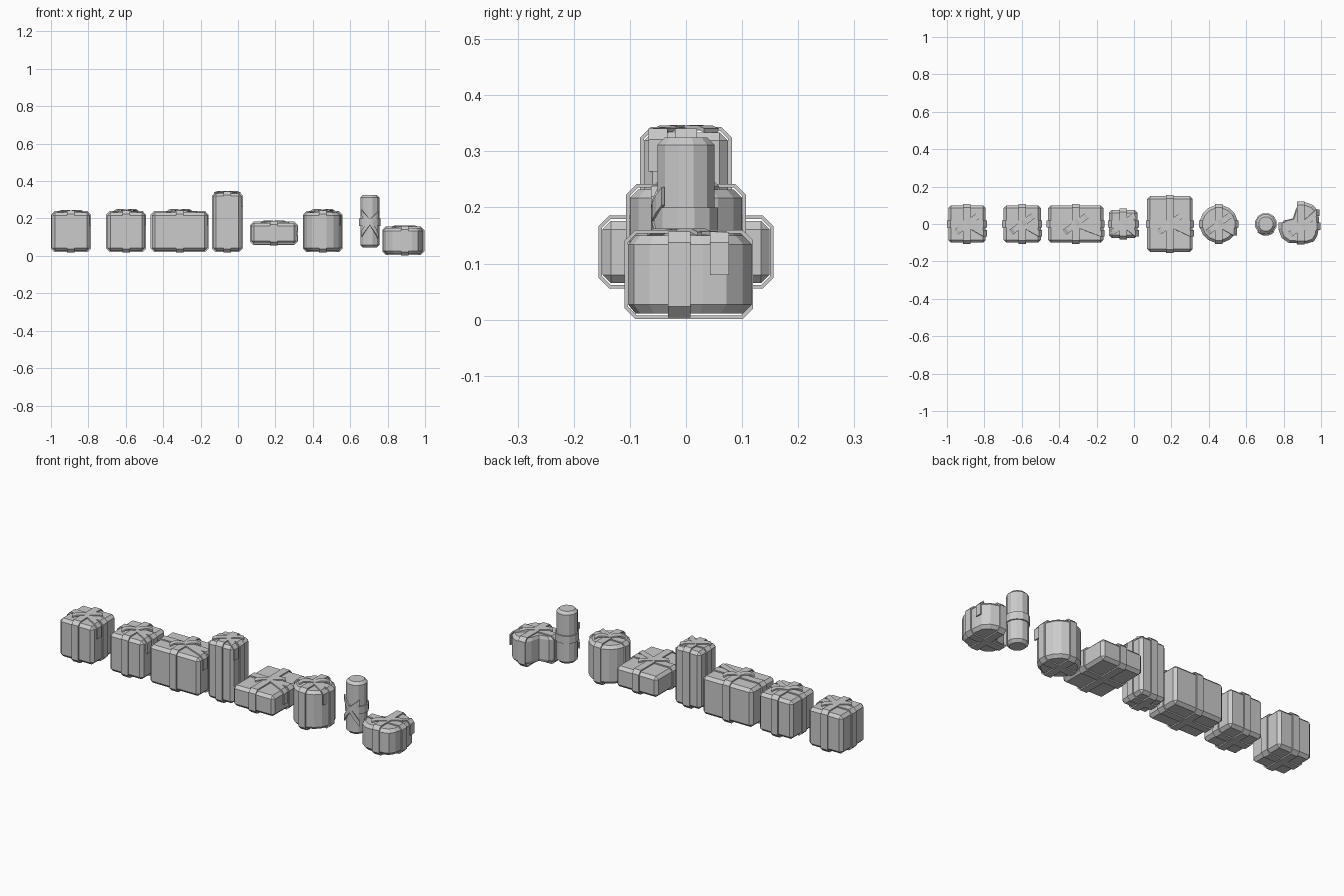
import bpy, bmesh
from math import sin, cos, pi, atan2
from mathutils import Vector

if "Cube" in bpy.data.objects:
    bpy.data.objects.remove(bpy.data.objects["Cube"])

RIB = 0.04   # ribbon width
T = 0.007    # ribbon thickness


def finish(name, bm):
    bmesh.ops.recalc_face_normals(bm, faces=bm.faces)
    me = bpy.data.meshes.new(name)
    bm.to_mesh(me)
    bm.free()
    ob = bpy.data.objects.new(name, me)
    bpy.context.collection.objects.link(ob)
    return ob


def strip(name, path, side, width=RIB, closed=False):
    """Flat ribbon following a path, widened along the side vector."""
    bm = bmesh.new()
    s = Vector(side).normalized() * width / 2
    rows = [(bm.verts.new(Vector(p) - s), bm.verts.new(Vector(p) + s)) for p in path]
    for i in range(len(rows) if closed else len(rows) - 1):
        (a, b), (c, d) = rows[i], rows[(i + 1) % len(rows)]
        bm.faces.new((a, b, d, c))
    ob = finish(name, bm)
    m = ob.modifiers.new("thickness", 'SOLIDIFY')
    m.thickness = T
    m.offset = 0
    return ob


def loop_path(lo, hi, z0, z1, c):
    """Chamfered rectangle in (distance, height)."""
    return [(lo, z0 + c), (lo, z1 - c), (lo + c, z1), (hi - c, z1),
            (hi, z1 - c), (hi, z0 + c), (hi - c, z0), (lo + c, z0)]


def wraps(name, cx, cy, x0, x1, y0, y1, z0, z1, c=0.017):
    """Two crossing ribbons around a parcel; limits are the body's."""
    h = T / 2
    strip(name + "_ribbon_across",
          [(u, cy, z) for u, z in loop_path(x0 - h, x1 + h, z0 - h, z1 + h, c)],
          (0, 1, 0), closed=True)
    strip(name + "_ribbon_along",
          [(cx, v, z) for v, z in loop_path(y0 - h, y1 + h, z0 - h - .003, z1 + h + .003, c)],
          (1, 0, 0), closed=True)


def bow(name, cx, cy, x1, z1, hump, ty, reach=0.075):
    """Flattened bow loops plus a tail hanging over the right side."""
    for i, (dx, dy) in enumerate(((-.8, -.6), (.8, .6))):
        pts = [(0, T), (.025, .008 + hump), (.055, .008 + hump), (reach, .003)]
        strip(f"{name}_bow_loop_{i + 1}",
              [(cx + dx * r, cy + dy * r, z1 + z) for r, z in pts], (-dy, dx, 0), .032)
    e = x1 + T / 2
    strip(name + "_ribbon_tail",
          [(cx, cy, z1 + T), (e - .016, ty, z1 + T / 2), (e, ty, z1 - .014), (e, ty, z1 - .07)],
          (0, 1, 0), .034)


def prism(name, outline, z0, z1, c):
    """Upright prism with chamfered top and bottom rims."""
    n = len(outline)
    cen = Vector((sum(p[0] for p in outline) / n, sum(p[1] for p in outline) / n))
    r = max((Vector(p) - cen).length for p in outline)
    bm = bmesh.new()
    rings = []
    for z, k in ((z0, 1 - c / r), (z0 + c, 1), (z1 - c, 1), (z1, 1 - c / r)):
        rings.append([bm.verts.new((*(cen + (Vector(p) - cen) * k), z)) for p in outline])
    for a, b in zip(rings, rings[1:]):
        for i in range(n):
            j = (i + 1) % n
            bm.faces.new((a[i], a[j], b[j], b[i]))
    bm.faces.new(rings[0])
    bm.faces.new(rings[-1])
    return finish(name, bm)


def circle(cx, cy, r, n):
    return [(cx + r * cos(2 * pi * (i + .5) / n), cy + r * sin(2 * pi * (i + .5) / n)) for i in range(n)]


# Box parcels: name, centre x, half width, half depth, bottom, top, bow hump
for name, cx, a, b, z0, z1, hump in (
        ("cube_gift_plain", -.893, .1, .1, .027, .232, .001),
        ("cube_gift", -.598, .1, .1, .027, .232, .006),
        ("wide_gift", -.312, .148, .1, .027, .232, .006),
        ("tall_gift", -.057, .076, .075, .027, .334, .001),
        ("flat_gift", .192, .122, .149, .065, .176, .001)):
    bm = bmesh.new()
    bmesh.ops.create_cube(bm, size=1)
    for v in bm.verts:
        v.co = Vector((cx + 2 * a * v.co.x, 2 * b * v.co.y, z0 + (z1 - z0) * (v.co.z + .5)))
    bmesh.ops.bevel(bm, geom=bm.edges[:], offset=.015, segments=1, affect='EDGES')
    finish(name + "_box", bm)
    wraps(name, cx, 0, cx - a, cx + a, -b, b, z0, z1)
    bow(name, cx, 0, cx + a, z1, hump, -.05)

# Round drum parcel
prism("drum_gift_box", circle(.453, 0, .102, 16), .027, .232, .015)
wraps("drum_gift", .453, 0, .353, .553, -.1, .1, .027, .232)
bow("drum_gift", .453, 0, .545, .232, .006, -.045)

# Slim tube parcel with a band and a bow on its front
prism("tube_gift_box", circle(.705, 0, .053, 12), .045, .325, .014)
strip("tube_gift_band", [(x, y, .18) for x, y in circle(.705, 0, .056, 12)], (0, 0, 1), closed=True)
for i, (s, dz) in enumerate(((-1, .05), (1, .04), (-1, -.06), (1, -.07))):
    path = []
    for k in range(4):
        ang = -pi / 2 + s * k * .27
        path.append((.705 + .059 * cos(ang), .059 * sin(ang), .18 + dz * k / 3))
    strip(f"tube_gift_bow_{i + 1}", path, (0, 0, 1), .032)

# Heart-shaped parcel, point turned to the front right
heart = [(.85, .03), (.863, .075), (.88, .105), (.912, .117), (.955, .102), (.983, .072),
         (.989, .03), (.989, -.02), (.979, -.065), (.962, -.093), (.93, -.103), (.87, -.103),
         (.825, -.1), (.79, -.075), (.776, -.04), (.778, -.01), (.8, .018)]
prism("heart_gift_box", heart, .011, .15, .016)
wraps("heart_gift", .892, -.012, .778, .99, -.103, .113, .011, .15)
bow("heart_gift", .892, -.012, .986, .15, .001, .06)
